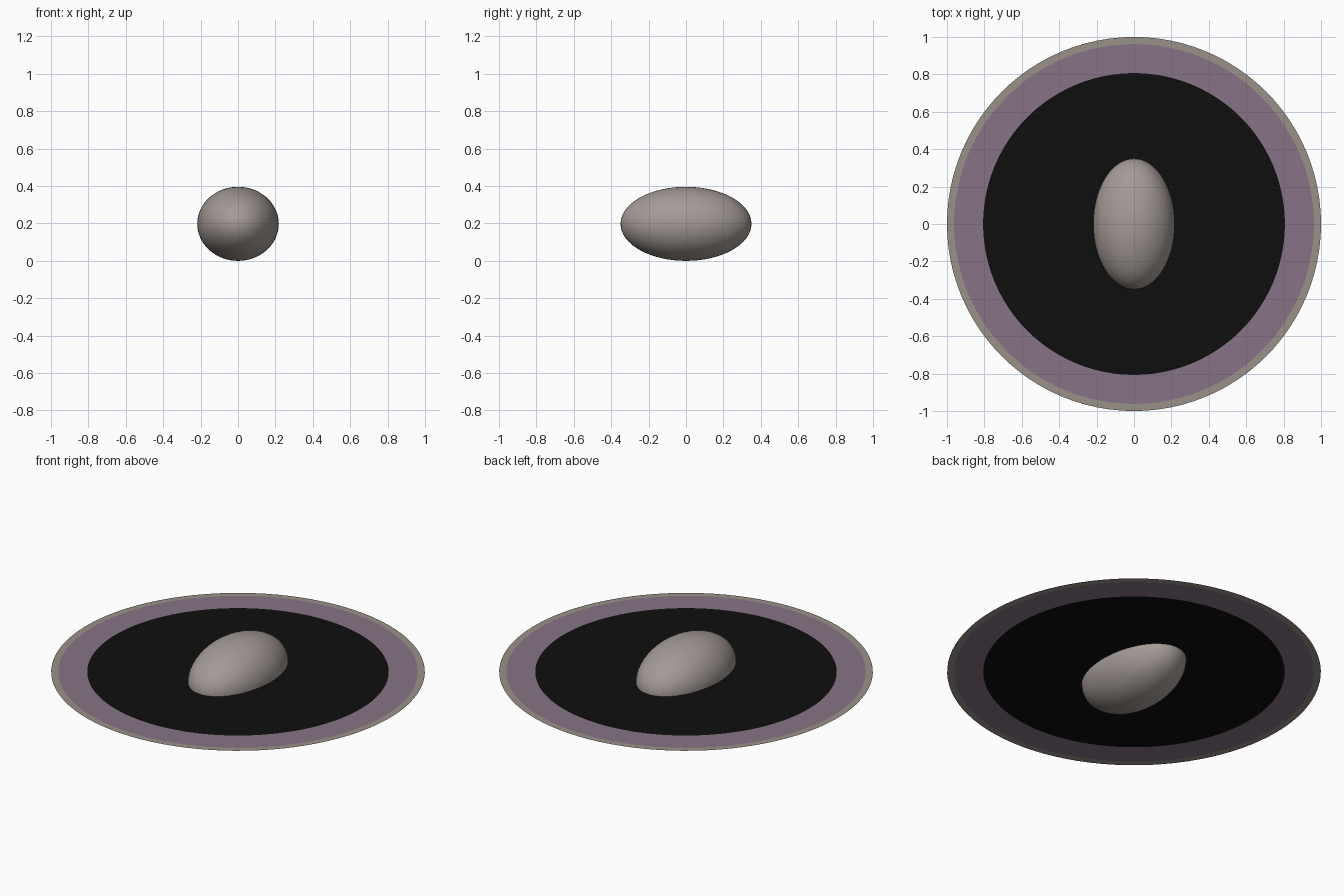
import bpy, bmesh, math

if "Cube" in bpy.data.objects:
    bpy.data.objects.remove(bpy.data.objects["Cube"])

MID = 0.198   # height of the disc and of the pebble's centre


def material(name, rgb):
    m = bpy.data.materials.new(name)
    m.diffuse_color = (*rgb, 1)
    m.use_nodes = True
    m.node_tree.nodes["Principled BSDF"].inputs["Base Color"].default_value = m.diffuse_color
    return m


def finish(bm, name, mat, smooth=False):
    me = bpy.data.meshes.new(name)
    bm.to_mesh(me)
    bm.free()
    me.materials.append(mat)
    for p in me.polygons:
        p.use_smooth = smooth
    ob = bpy.data.objects.new(name, me)
    bpy.context.collection.objects.link(ob)
    return ob


def flat_ring(name, r_in, r_out, mat, n=96):
    bm = bmesh.new()
    loops = []
    for r in (r_in, r_out):
        loops.append([bm.verts.new((r * math.cos(2 * math.pi * i / n),
                                    r * math.sin(2 * math.pi * i / n), MID))
                      for i in range(n)] if r else None)
    inner, outer = loops
    if inner is None:
        bm.faces.new(outer)
    else:
        for i in range(n):
            j = (i + 1) % n
            bm.faces.new((inner[i], outer[i], outer[j], inner[j]))
    return finish(bm, name, mat)


stone = material("warm grey stone", (0.37, 0.325, 0.305))
rim = material("tan grey rim", (0.32, 0.285, 0.25))
purple = material("dusty purple", (0.245, 0.175, 0.24))
black = material("black", (0.0045, 0.0045, 0.0045))

# Paper-thin disc in three colour bands
flat_ring("disc_centre", 0, 0.807, black)
flat_ring("disc_band", 0.807, 0.962, purple)
flat_ring("disc_rim", 0.962, 1.0, rim)

# Smooth ellipsoid pebble through the middle of the disc
bm = bmesh.new()
bmesh.ops.create_uvsphere(bm, u_segments=64, v_segments=32, radius=1)
bmesh.ops.scale(bm, vec=(0.218, 0.35, MID), verts=bm.verts)
bmesh.ops.translate(bm, vec=(0, 0, MID), verts=bm.verts)
finish(bm, "pebble", stone, smooth=True)
